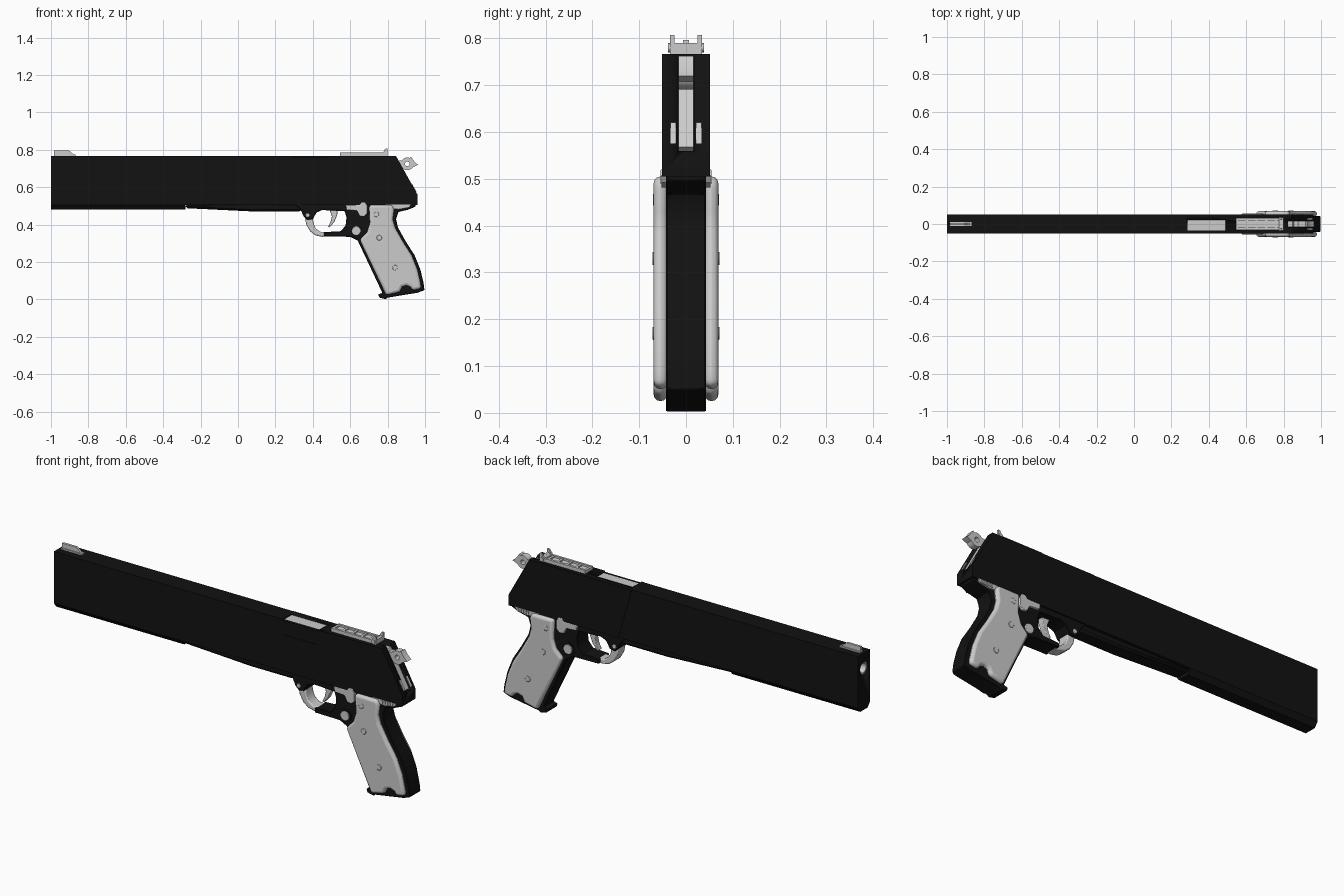
import bpy, bmesh, math
from mathutils import Vector, Matrix

if "Cube" in bpy.data.objects:
    bpy.data.objects.remove(bpy.data.objects["Cube"])

black = bpy.data.materials.new("black_finish")
black.diffuse_color = (0.006, 0.006, 0.006, 1)
black.use_nodes = True
black.node_tree.nodes["Principled BSDF"].inputs["Base Color"].default_value = black.diffuse_color


def finish(bm, name, mat=None, bevel=0, mirror=False, segs=2):
    bmesh.ops.recalc_face_normals(bm, faces=bm.faces[:])
    me = bpy.data.meshes.new(name)
    bm.to_mesh(me)
    bm.free()
    ob = bpy.data.objects.new(name, me)
    bpy.context.collection.objects.link(ob)
    if mat:
        me.materials.append(mat)
    if bevel:
        b = ob.modifiers.new("bevel", 'BEVEL')
        b.width, b.segments, b.limit_method = bevel, segs, 'ANGLE'
        b.angle_limit = math.radians(50)
    if mirror:
        m = ob.modifiers.new("mirror", 'MIRROR')
        m.use_axis = (False, True, False)
    bpy.ops.object.select_all(action='DESELECT')
    bpy.context.view_layer.objects.active = ob
    ob.select_set(True)
    bpy.ops.object.shade_smooth_by_angle(angle=math.radians(35))
    return ob


def prism(name, pts, a, b, mat=None, plane='xz', **kw):
    """Extrude a side profile along y (xz) or a cross-section along x (yz)."""
    bm = bmesh.new()
    put = (lambda p: (p[0], a, p[1])) if plane == 'xz' else (lambda p: (a, p[0], p[1]))
    step = (0, b - a, 0) if plane == 'xz' else (b - a, 0, 0)
    face = bm.faces.new([bm.verts.new(put(p)) for p in pts])
    ext = bmesh.ops.extrude_face_region(bm, geom=[face])
    bmesh.ops.translate(bm, vec=step, verts=[v for v in ext['geom'] if isinstance(v, bmesh.types.BMVert)])
    return finish(bm, name, mat, **kw)


def box(name, x0, x1, y0, y1, z0, z1, mat=None, **kw):
    return prism(name, [(x0, z0), (x1, z0), (x1, z1), (x0, z1)], y0, y1, mat, **kw)


def disc(name, c, r, depth, mat=None, axis='Y', **kw):
    bm = bmesh.new()
    rot = Matrix.Rotation(math.pi / 2, 4, 'X' if axis == 'Y' else 'Y')
    bmesh.ops.create_cone(bm, cap_ends=True, segments=24, radius1=r, radius2=r, depth=depth,
                          matrix=Matrix.Translation(c) @ rot)
    return finish(bm, name, mat, **kw)


def ring(name, c, r0, r1, half, axis, mat=None):
    """Tube made by spinning a rectangle around an axis through c."""
    bm = bmesh.new()
    c, ax = Vector(c), Vector(axis)
    vs = [bm.verts.new(c + Vector((0, 0, r)) + ax * h)
          for r, h in ((r0, -half), (r1, -half), (r1, half), (r0, half))]
    es = [bm.edges.new((vs[i], vs[(i + 1) % 4])) for i in range(4)]
    bmesh.ops.spin(bm, geom=vs + es, cent=c, axis=ax, angle=math.tau, steps=28)
    bmesh.ops.remove_doubles(bm, verts=bm.verts[:], dist=1e-5)
    return finish(bm, name, mat)


def cut(target, cutter):
    m = target.modifiers.new("cut", 'BOOLEAN')
    m.operation, m.object, m.solver = 'DIFFERENCE', cutter, 'EXACT'
    cutter.hide_render = True
    cutter.display_type = 'WIRE'


# Slide: long front section and slightly wider rear section
front = prism("slide_front", [(-1, .505), (-1, .767), (.27, .767), (.345, .505)], -.0495, .0495, black)
rear = prism("slide_rear", [(.27, .767), (.845, .767), (.96, .56), (.96, .505), (.345, .505)],
             -.0515, .0515, black)
cut(front, disc("bore_cutter", (-1, 0, .69), .032, .5, axis='X'))
ring("barrel_tube", (-.87, 0, .69), .024, .032, .125, (1, 0, 0))
disc("barrel_core", (-.77, 0, .69), .025, .05, black, axis='X')

# Chamfered lower rail and dust cover
prism("lower_rail", [(-.0495, .505), (.0495, .505), (.03, .48), (-.03, .48)], -1, -.28, black, plane='yz')
prism("dust_cover", [(-.28, .51), (-.28, .488), (.09, .470), (.335, .470), (.36, .51)],
      -.04, .04, black, bevel=.01, segs=1)

# Ejection port with barrel hood
cut(rear, box("port_cutter", .285, .49, -.07, .022, .69, .8))
box("port_side_cover", .285, .49, -.0495, -.035, .69, .762, black)
box("barrel_hood", .286, .489, -.036, .022, .69, .762)

# Hammer slot, hammer shank and side inserts on the sloped back
cut(rear, prism("slot_cutter", [(.80, .80), (.86, .80), (.98, .575), (.955, .555), (.92, .555)],
                -.018, .018))
prism("hammer_shank", [(.82, .752), (.848, .752), (.949, .568), (.92, .556)], -.0165, .0165)
prism("back_insert", [(.925, .62), (.930, .62), (.9545, .575), (.94, .575)], .021, .033, mirror=True)

# Hammer head with ridged spur
ring("hammer_ring", (.905, 0, .725), .012, .034, .0165, (0, 1, 0))
prism("hammer_spur", [(.925, .705), (.945, .712), (.963, .720), (.948, .731), (.935, .748),
                      (.926, .762), (.918, .757), (.925, .742)], -.0165, .0165)
prism("hammer_neck", [(.85, .71), (.885, .705), (.885, .745), (.85, .74)], -.0165, .0165)
for i in range(4):
    box("spur_ridge", .938 - i * .004, .952 - i * .006, -.0165, .0165, .719 + i * .008, .723 + i * .008)

# Front sight
box("front_sight_base", -.985, -.87, -.012, .012, .765, .774)
prism("front_sight_blade", [(-.985, .77), (-.985, .797), (-.905, .797), (-.875, .772)], -.006, .006)

# Adjustable rear sight
box("sight_base", .545, .795, -.022, .022, .765, .776)
box("sight_rail", .545, .795, .020, .031, .765, .785, mirror=True)
for i in range(5):
    box("sight_rib", .545 + i * .052, .557 + i * .052, -.03, .03, .77, .783)
box("sight_blade", .782, .798, -.034, .034, .765, .790)
prism("sight_post", [(.775, .785), (.798, .785), (.798, .807), (.788, .807)], .025, .034, mirror=True)
disc("sight_screw", (.785, 0, .780), .010, .076)

# Frame: dust cover root, rear of guard and grip core
prism("frame", [(.58, .515), (.95, .515), (.95, .497), (.91, .480), (.858, .468), (.845, .43),
                (.855, .385), (.897, .31), (.945, .235), (.975, .16), (.992, .09), (.997, .05),
                (.96, .036), (.80, .010), (.79, .002), (.755, .010), (.75, .028), (.772, .035),
                (.64, .315), (.60, .335), (.46, .337), (.46, .36), (.55, .365), (.575, .395),
                (.58, .44), (.57, .472), (.45, .478), (.42, .465), (.40, .43), (.37, .425),
                (.35, .445), (.335, .48), (.30, .515)], -.043, .043, black, bevel=.003, segs=1)

# Front of trigger guard and trigger
prism("trigger_guard", [(.358, .437), (.365, .40), (.385, .365), (.415, .342), (.45, .335), (.475, .337),
                        (.475, .36), (.44, .362), (.415, .38), (.403, .41), (.40, .44)],
      -.03, .03, bevel=.006)
prism("trigger", [(.485, .49), (.535, .49), (.53, .45), (.515, .415), (.49, .385), (.481, .388),
                  (.495, .415), (.502, .445)], -.014, .014, bevel=.003)

# Grip panels with bottom notch
prism("grip_panel", [(.70, .505), (.825, .505), (.835, .48), (.828, .43), (.84, .385), (.882, .31),
                     (.93, .235), (.96, .16), (.976, .09), (.98, .058), (.932, .048), (.922, .066),
                     (.90, .075), (.878, .068), (.866, .040), (.792, .022), (.65, .32), (.69, .36),
                     (.705, .41)], .040, .069, bevel=.014, segs=3, mirror=True)

# Grip screws, button and pins on both sides
for name, x, z, r, y in (("grip_screw", .74, .455, .014, .066), ("grip_screw", .755, .33, .014, .068),
                         ("grip_screw", .84, .17, .014, .068), ("magazine_button", .632, .367, .024, .044),
                         ("frame_pin", .372, .45, .011, .042)):
    disc(name, (x, y, z), r, .008, bevel=.002, mirror=True)
ring("button_collar", (.632, 0, .367), .026, .036, .045, (0, 1, 0), black)

# Slide stop and ribbed safety lever on both sides
prism("slide_stop", [(.575, .505), (.65, .505), (.66, .52), (.68, .52), (.692, .50), (.692, .46),
                     (.675, .442), (.65, .445), (.635, .475), (.58, .478)], .040, .055,
      bevel=.003, mirror=True)
prism("safety_lever", [(.785, .508), (.925, .508), (.915, .492), (.86, .482), (.83, .485)],
      .040, .052, mirror=True)
for i in range(5):
    x = .845 + i * .014
    box("safety_rib", x, x + .006, .05, .056, .490, .506, mirror=True)
